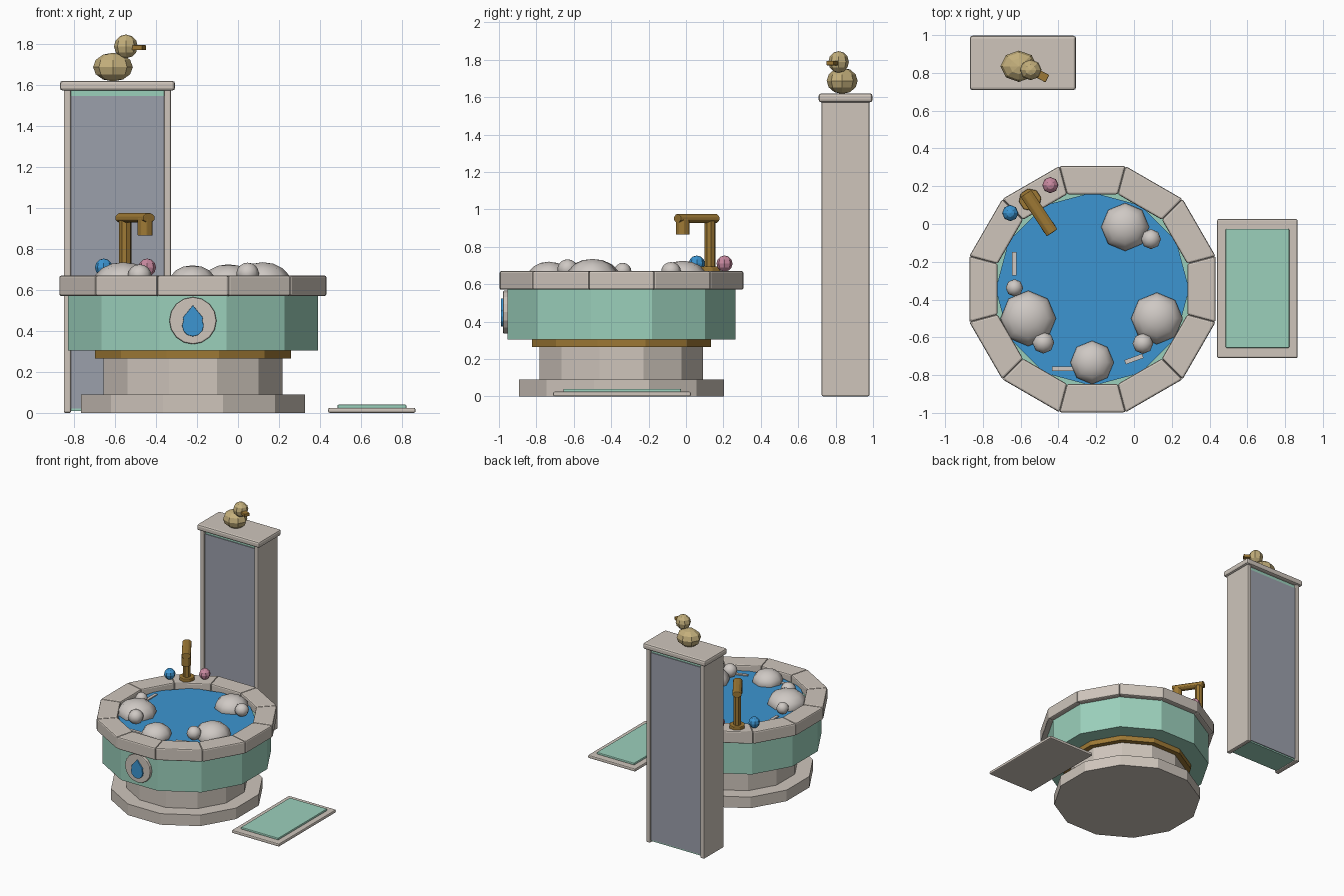
import bpy, bmesh
from math import sin, cos, pi, radians, atan2
from mathutils import Matrix, Vector

cube = bpy.data.objects.get("Cube")
if cube:
    bpy.data.objects.remove(cube, do_unlink=True)


def material(name, r, g, b):
    m = bpy.data.materials.new(name)
    m.use_nodes = True
    m.diffuse_color = (r, g, b, 1)
    bsdf = next(n for n in m.node_tree.nodes if n.type == 'BSDF_PRINCIPLED')
    bsdf.inputs["Base Color"].default_value = (r, g, b, 1)
    return m


STONE = material("warm stone", .62, .56, .50)
MINT = material("mint", .33, .63, .50)
GOLD = material("dark gold", .34, .19, .035)
WATER = material("water blue", .045, .30, .64)
FOAM = material("foam white", .62, .58, .55)
GLASS = material("grey glass", .33, .35, .41)
DUCK = material("pale yellow", .55, .43, .20)
PINK = material("pink", .58, .25, .35)


def finish(bm, name, mat, bevel=0, smooth=False):
    bmesh.ops.recalc_face_normals(bm, faces=bm.faces)
    mesh = bpy.data.meshes.new(name)
    bm.to_mesh(mesh)
    bm.free()
    mesh.materials.append(mat)
    for p in mesh.polygons:
        p.use_smooth = smooth
    ob = bpy.data.objects.new(name, mesh)
    bpy.context.collection.objects.link(ob)
    if bevel:
        mod = ob.modifiers.new("Bevel", 'BEVEL')
        mod.width = bevel
        mod.segments = 2
    return ob


def prism(name, outline, z0, z1, mat, bevel=0, matrix=None):
    """Extrude a flat outline from z0 to z1."""
    bm = bmesh.new()
    low = [bm.verts.new((x, y, z0)) for x, y in outline]
    high = [bm.verts.new((x, y, z1)) for x, y in outline]
    bm.faces.new(low)
    bm.faces.new(high)
    for i in range(len(low)):
        j = (i + 1) % len(low)
        bm.faces.new((low[i], low[j], high[j], high[i]))
    if matrix:
        bm.transform(matrix)
    return finish(bm, name, mat, bevel)


def box(name, x0, x1, y0, y1, z0, z1, mat, bevel=0, matrix=None):
    return prism(name, [(x0, y0), (x1, y0), (x1, y1), (x0, y1)], z0, z1, mat, bevel, matrix)


def ngon(cx, cy, r, n, start=0.0):
    return [(cx + r * cos(start + 2 * pi * i / n), cy + r * sin(start + 2 * pi * i / n))
            for i in range(n)]


def ball(name, loc, size, mat, rings=6, smooth=False):
    bm = bmesh.new()
    bmesh.ops.create_uvsphere(bm, u_segments=8, v_segments=rings, radius=1)
    bm.transform(Matrix.Translation(loc) @ Matrix.Diagonal((*size, 1)))
    return finish(bm, name, mat, 0, smooth)


# Tub: stacked twelve-sided tiers, sized by the distance to their flat sides
CX, CY = -.22, -.345
FLAT = cos(pi / 12)
tiers = [("base_step", .547, 0, .09, STONE), ("pedestal", .437, .09, .27, STONE),
         ("gold_band", .478, .265, .31, GOLD), ("tub_body", .61, .305, .61, MINT)]
for name, r, z0, z1, mat in tiers:
    prism(name, ngon(CX, CY, r / FLAT, 12, pi / 12), z0, z1, mat)
prism("water", ngon(CX, CY, .512, 12), .60, .625, WATER)

# Rim made of separate wedge blocks
outer = ngon(CX, CY, .652 / FLAT, 12, pi / 12)
inner = ngon(CX, CY, .502 / FLAT, 12, pi / 12)
for i in range(12):
    j = (i + 1) % 12
    prism(f"rim_block_{i + 1}", [inner[i], outer[i], outer[j], inner[j]], .57, .67, STONE, .01)

# Round badge with a water drop on the front
upright = Matrix.Translation((CX, CY - .60, .45)) @ Matrix.Rotation(pi / 2, 4, 'X')
prism("badge", ngon(0, 0, .115, 16), 0, .033, STONE, .006, upright)
drop = [(.053 * cos(radians(a)), -.024 + .053 * sin(radians(a))) for a in range(-210, 31, 30)]
drop += [(.05, .014), (.0, .075), (-.05, .014)]
prism("badge_drop", drop, .03, .044, WATER, .003, upright)

# Foam heaps: x, y, radius, centre height, half height
foam = [(-.047, -.016, .127, .635, .09), (.09, -.08, .053, .668, .05),
        (.121, -.50, .137, .635, .10), (.047, -.633, .055, .68, .053),
        (-.222, -.733, .115, .635, .085), (-.56, -.50, .147, .635, .10),
        (-.48, -.628, .058, .67, .055), (-.633, -.338, .046, .668, .046)]
for i, (x, y, r, z, h) in enumerate(foam):
    ball(f"foam_{i + 1}", (x, y, z), (r, r, h), FOAM, 8, True)
for i, (x, y, length, turn) in enumerate([(-.633, -.21, .125, 90), (-.375, -.767, .12, 0),
                                          (0, -.715, .10, 20)]):
    m = Matrix.Translation((x, y, .625)) @ Matrix.Rotation(radians(turn), 4, 'Z')
    box(f"foam_streak_{i + 1}", -length / 2, length / 2, -.012, .012, -.005, .008, FOAM, 0, m)

# Tap on the rim, pointing to the middle of the tub
tap = Matrix.Translation((-.55, .128, 0)) @ Matrix.Rotation(atan2(-.48, .32), 4, 'Z')
prism("tap_flange", ngon(0, 0, .06, 8, pi / 8), .66, .695, GOLD, .006, tap)
prism("tap_post", ngon(0, 0, .03, 8, pi / 8), .68, .95, GOLD, 0, tap)
along = tap @ Matrix.Translation((-.04, 0, .951)) @ Matrix.Rotation(pi / 2, 4, 'Y')
arm = [(x * .7, y) for x, y in ngon(0, 0, .036, 8, pi / 8)]
prism("tap_arm", arm, 0, .25, GOLD, .004, along)
prism("tap_spout", ngon(.175, 0, .038, 8, pi / 8), .865, .95, GOLD, .004, tap)

# Tap knobs
for name, x, y, mat in [("cold_knob", -.655, .058, WATER), ("hot_knob", -.443, .206, PINK)]:
    ball(name, (x, y, .71), (.043, .043, .043), mat)

# Tall screen cabinet: side walls, mint core, glass panels, cap
TX, TY = -.588, .853
for name, s in [("left_wall", 1), ("right_wall", -1)]:
    a, b = sorted((TX + s * .226, TX + s * .262))
    box("cabinet_" + name, a, b, TY - .128, TY + .128, 0, 1.58, STONE, .008)
box("cabinet_core", TX - .235, TX + .235, TY - .108, TY + .108, .01, 1.575, MINT)
for name, s in [("front", -1), ("back", 1)]:
    a, b = sorted((TY + s * .10, TY + s * .114))
    box("cabinet_glass_" + name, TX - .23, TX + .23, a, b, .022, 1.545, GLASS)
box("cabinet_cap", TX - .281, TX + .281, TY - .144, TY + .144, 1.572, 1.62, STONE, .014)

# Toy duck on the cabinet
ball("duck_body", (-.61, .835, 1.687), (.097, .083, .07), DUCK)
ball("duck_head", (-.547, .816, 1.788), (.058, .055, .058), DUCK)
beak = Matrix.Translation((-.547, .816, 1.782)) @ Matrix.Rotation(radians(-28), 4, 'Z')
box("duck_beak", .045, .10, -.022, .022, -.012, .012, GOLD, .003, beak)

# Bath mat
box("mat_border", .44, .866, -.71, .026, 0, .025, STONE, .008)
box("mat_pad", .485, .822, -.656, -.026, .02, .04, MINT, .006)
